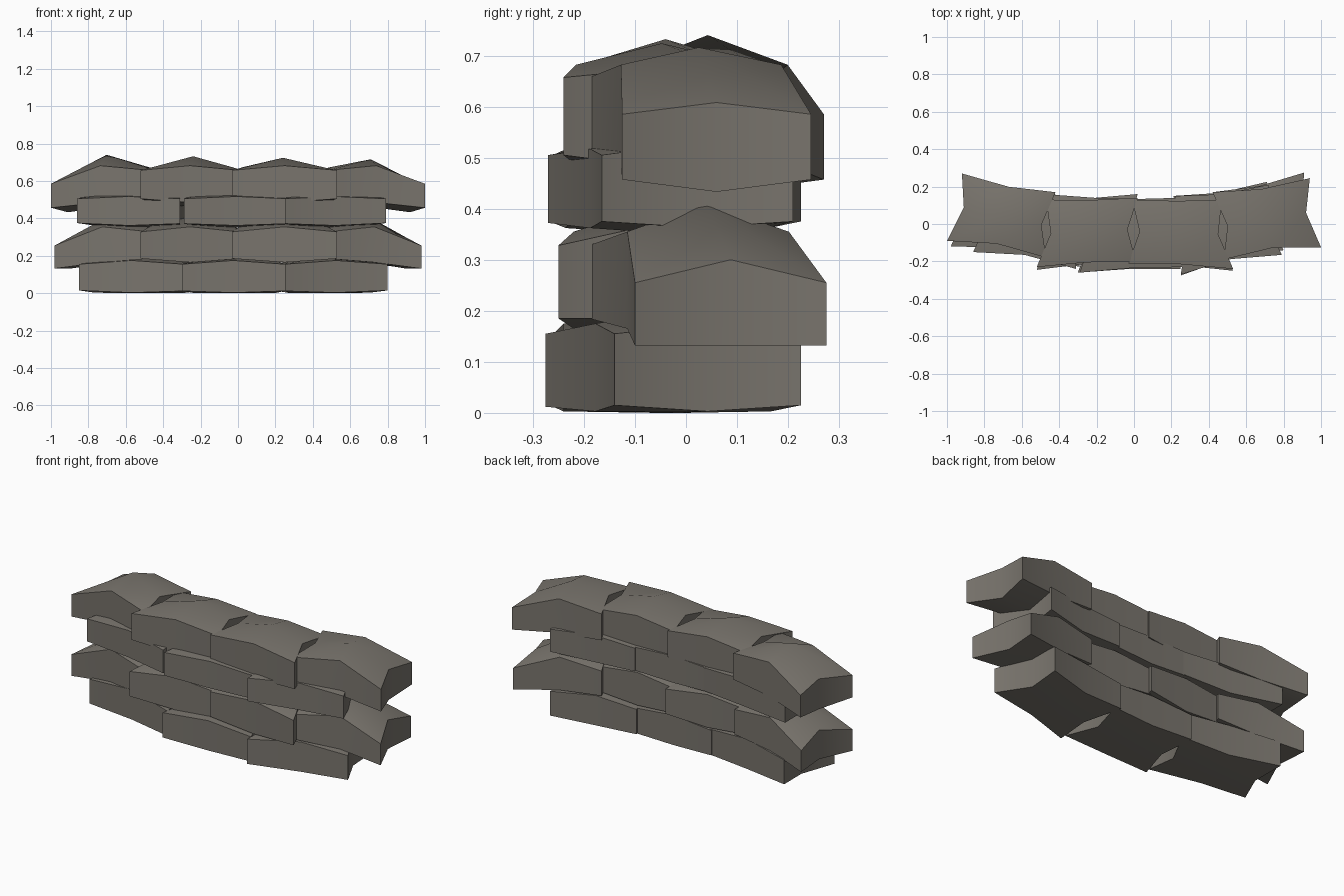
import bpy, bmesh

if "Cube" in bpy.data.objects:
    bpy.data.objects.remove(bpy.data.objects["Cube"])

stone = bpy.data.materials.new("grey_brown_stone")
stone.diffuse_color = (0.19, 0.175, 0.152, 1)
stone.use_nodes = True
stone.node_tree.nodes["Principled BSDF"].inputs["Base Color"].default_value = stone.diffuse_color


def make_stone(name, plan, top, crest, bottom, drop, hollow):
    """plan: front x left/right, back x left/right, front y left/right, back y left/right.
    top, crest, bottom: heights at left, middle, right.
    drop: bulge of the underside, hollow: how far the long sides bend inward."""
    xl, xr, bxl, bxr, fl, fr, bl, br = plan
    bm = bmesh.new()
    low, high = [], []
    for i in range(3):                           # along the wall
        t = i / 2
        xf, xb = xl + (xr - xl) * t, bxl + (bxr - bxl) * t
        yf, yb = fl + (fr - fl) * t, bl + (br - bl) * t
        ymid = (yf + yb) / 2
        if i == 1:
            yf, yb = yf + hollow, yb - hollow * 0.7
        pinch = 0.05 * (1 - i)                   # ends are notched at the centre line
        ys = (yf, ymid, yb)
        for grid in (low, high):
            col = []
            for j in range(3):                   # front to back
                x = xf + (xb - xf) * j / 2 + (pinch if j == 1 else 0)
                if grid is high:
                    z = crest[i] if j == 1 else top[i]
                else:
                    z = max(bottom[i] - (drop if j == 1 else 0), 0)
                col.append(bm.verts.new((x, ys[j], z)))
            grid.append(col)
    for i in range(2):
        for j in range(2):
            for g in (low, high):
                bm.faces.new((g[i][j], g[i + 1][j], g[i + 1][j + 1], g[i][j + 1]))
    ring = [(0, 0), (1, 0), (2, 0), (2, 1), (2, 2), (1, 2), (0, 2), (0, 1)]
    for (a, b), (c, d) in zip(ring, ring[1:] + ring[:1]):
        bm.faces.new((low[a][b], low[c][d], high[c][d], high[a][b]))
    bmesh.ops.recalc_face_normals(bm, faces=bm.faces)
    me = bpy.data.meshes.new(name)
    bm.to_mesh(me)
    bm.free()
    me.materials.append(stone)
    ob = bpy.data.objects.new(name, me)
    bpy.context.collection.objects.link(ob)
    ob.select_set(True)
    bpy.context.view_layer.objects.active = ob


# Plan outlines of the stones in each course, left to right
courses = {
    "bottom": [(-0.85, -0.29, -0.78, -0.21, -0.14, -0.23, 0.22, 0.13),
               (-0.30, 0.25, -0.26, 0.24, -0.26, -0.24, 0.14, 0.14),
               (0.25, 0.80, 0.21, 0.71, -0.275, -0.14, 0.15, 0.225)],
    "second": [(-0.98, -0.47, -0.91, -0.42, -0.12, -0.19, 0.25, 0.16),
               (-0.52, 0.01, -0.48, 0.02, -0.245, -0.20, 0.13, 0.16),
               (-0.03, 0.53, -0.02, 0.47, -0.21, -0.25, 0.13, 0.13),
               (0.48, 0.98, 0.42, 0.91, -0.19, -0.10, 0.17, 0.275)],
    "third": [(-0.86, -0.31, -0.79, -0.21, -0.15, -0.24, 0.225, 0.14),
              (-0.29, 0.27, -0.26, 0.24, -0.26, -0.23, 0.14, 0.14),
              (0.25, 0.79, 0.22, 0.72, -0.27, -0.165, 0.15, 0.21)],
    "top": [(-1.0, -0.47, -0.92, -0.42, -0.09, -0.18, 0.27, 0.17),
            (-0.52, 0.01, -0.47, 0.02, -0.23, -0.20, 0.13, 0.14),
            (-0.03, 0.53, -0.01, 0.47, -0.21, -0.24, 0.13, 0.13),
            (0.48, 1.0, 0.42, 0.94, -0.19, -0.125, 0.17, 0.245)],
}

# Heights per course as (outer end, middle, inner end) for edge, crest, underside
heights = {
    "bottom": ((0.155, 0.175, 0.155), (0.175, 0.20, 0.175), (0.015, 0.003, 0.012)),
    "second": ((0.255, 0.355, 0.328), (0.30, 0.41, 0.37), (0.132, 0.165, 0.185)),
    "third": ((0.505, 0.517, 0.505), (0.53, 0.55, 0.53), (0.375, 0.362, 0.372)),
    "top": ((0.585, 0.682, 0.657), (0.608, 0.73, 0.675), (0.457, 0.485, 0.505)),
}
drops = {"bottom": 0.012, "second": 0.0, "third": 0.012, "top": 0.024}

for course, plans in courses.items():
    for n, plan in enumerate(plans):
        outer = -1 if n == 0 else 1 if n == len(plans) - 1 else 0
        zs = []
        for end, mid, inner in heights[course]:
            zs.append([end if outer == -1 else inner, mid,
                       end if outer == 1 else inner])
        if course == "top":                      # wall top falls slightly to the right
            zs[1][1] += 0.01 - 0.008 * n
        make_stone(f"{course}_course_stone_{n + 1}", plan, *zs,
                   drops[course], 0.03 if outer else 0.01)

bpy.ops.object.shade_smooth_by_angle(angle=0.7)
